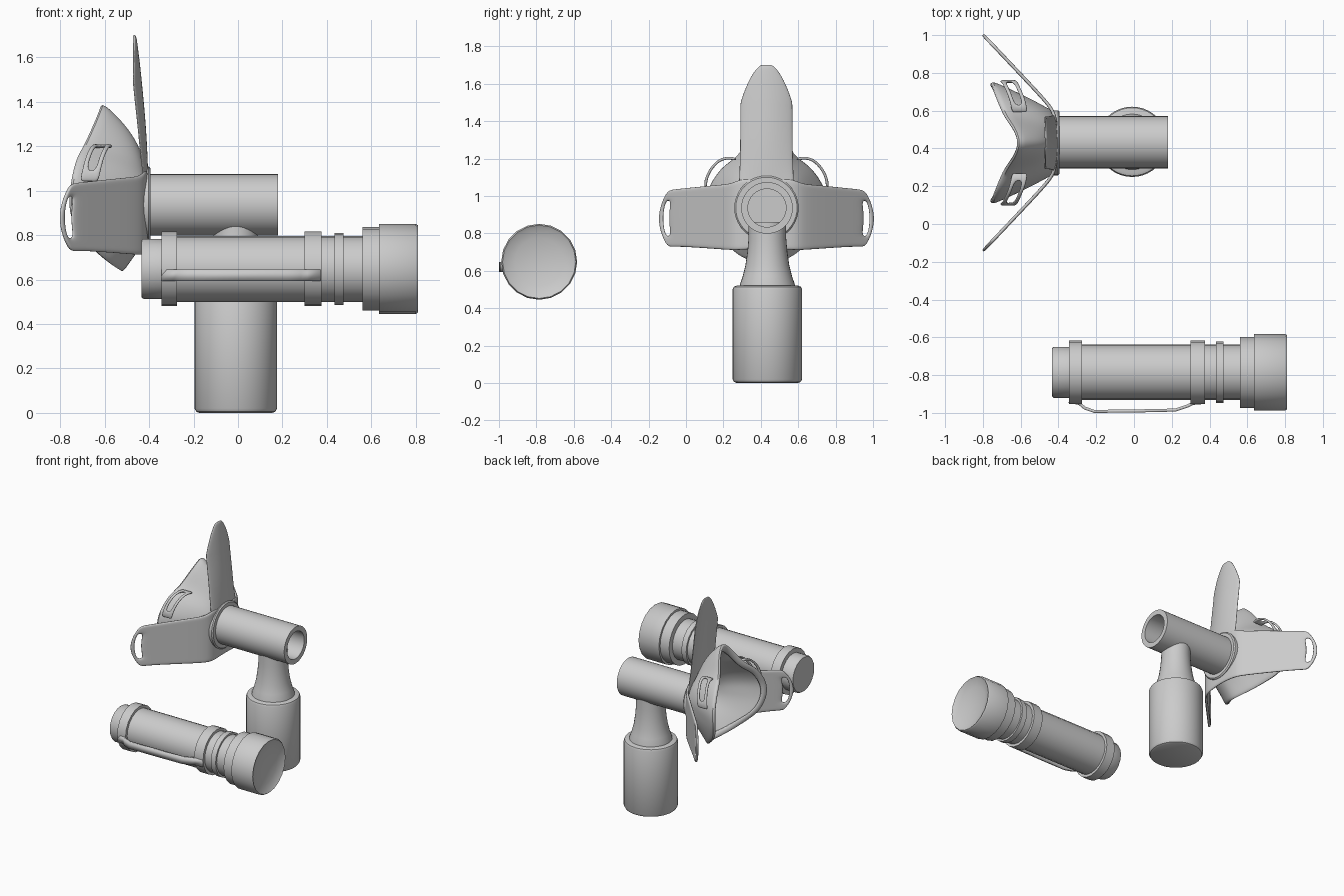
import bpy, bmesh, math
from mathutils import Vector

if "Cube" in bpy.data.objects:
    bpy.data.objects.remove(bpy.data.objects["Cube"])

CY = 0.43   # centre plane of the mask
HZ = 0.936  # height of the mask tube axis


def finish(name, bm, angle=35):
    bmesh.ops.remove_doubles(bm, verts=bm.verts, dist=1e-4)
    bmesh.ops.recalc_face_normals(bm, faces=bm.faces)
    me = bpy.data.meshes.new(name)
    bm.to_mesh(me)
    bm.free()
    ob = bpy.data.objects.new(name, me)
    bpy.context.collection.objects.link(ob)
    bpy.ops.object.select_all(action='DESELECT')
    ob.select_set(True)
    bpy.context.view_layer.objects.active = ob
    bpy.ops.object.shade_smooth_by_angle(angle=math.radians(angle))
    return ob


def lathe(name, profile, axis, centre, n=32):
    """Revolve (along, radius) points round the x or z axis."""
    bm = bmesh.new()
    rings = []
    for t, r in profile:
        ring = []
        for i in range(n):
            a = 2 * math.pi * i / n
            c, s = r * math.cos(a), r * math.sin(a)
            p = (t, c, s) if axis == 'X' else (c, s, t)
            ring.append(bm.verts.new(Vector(p) + Vector(centre)))
        rings.append(ring)
    for a, b in zip(rings, rings[1:]):
        for i in range(n):
            j = (i + 1) % n
            bm.faces.new((a[i], a[j], b[j], b[i]))
    return finish(name, bm)


def sheet(name, rows, thick, sub=2, hole=None):
    """Thick smooth sheet from rows of points; hole(i, j) leaves cells open."""
    bm = bmesh.new()
    vs = [[bm.verts.new(p) for p in row] for row in rows]
    for i in range(len(vs) - 1):
        for j in range(len(vs[0]) - 1):
            if not (hole and hole(i, j)):
                bm.faces.new((vs[i][j], vs[i][j + 1], vs[i + 1][j + 1], vs[i + 1][j]))
    loose = [v for v in bm.verts if not v.link_faces]
    bmesh.ops.delete(bm, geom=loose, context='VERTS')
    ob = finish(name, bm, 80)
    m = ob.modifiers.new('thickness', 'SOLIDIFY')
    m.thickness, m.offset = thick, 0
    if sub:
        m = ob.modifiers.new('smooth', 'SUBSURF')
        m.levels = m.render_levels = sub
    return ob


def smooth_path(pts, steps):
    """Closed Catmull-Rom curve."""
    out, n = [], len(pts)
    for i in range(n):
        a, b, c, d = (Vector(pts[(i + k) % n]) for k in (-1, 0, 1, 2))
        for s in range(steps):
            t = s / steps
            out.append(0.5 * (2 * b + (c - a) * t + (2 * a - 5 * b + 4 * c - d) * t * t
                              + (3 * b - a - 3 * c + d) * t ** 3))
    return out


# Flashlight body with stepped collars and dished lens
lathe('flashlight', [
    (-0.435, 0), (-0.435, 0.128), (-0.425, 0.135), (-0.345, 0.135), (-0.345, 0.168),
    (-0.275, 0.168), (-0.275, 0.148), (0.30, 0.148), (0.30, 0.168), (0.375, 0.168),
    (0.375, 0.148), (0.435, 0.148), (0.435, 0.162), (0.475, 0.162), (0.475, 0.148),
    (0.56, 0.148), (0.56, 0.188), (0.635, 0.188), (0.635, 0.203), (0.80, 0.203),
    (0.81, 0.196), (0.80, 0.18), (0.785, 0.13), (0.775, 0.06), (0.772, 0)],
    'X', (0, -0.785, 0.648), 20)

# Flashlight pocket clip
clip = [(-0.345, -0.94), (-0.29, -0.95), (-0.26, -0.975), (-0.21, -0.992), (0, -0.990),
        (0.22, -0.985), (0.28, -0.965), (0.31, -0.95), (0.37, -0.945)]
sheet('flashlight_clip', [[(x, y, 0.62 + d) for d in (-0.026, 0.026)] for x, y in clip], 0.016, 0)

# Filter canister and its flared neck
lathe('canister', [(0, 0), (0, 0.165), (0.006, 0.178), (0.02, 0.186), (0.50, 0.186),
                   (0.514, 0.18), (0.52, 0.165), (0.52, 0)], 'Z', (-0.01, 0.435, 0), 40)
lathe('canister_neck', [(0.50, 0.15), (0.53, 0.146), (0.57, 0.132), (0.63, 0.117), (0.70, 0.107),
                        (0.77, 0.101), (0.86, 0.1), (0.86, 0)], 'Z', (-0.01, CY + 0.005, 0))

# Breathing tube with bore, and the flange at its root
lathe('breathing_tube', [(-0.42, 0), (-0.42, 0.138), (0.18, 0.138), (0.18, 0.102),
                         (-0.38, 0.102), (-0.38, 0)], 'X', (0, CY + 0.003, HZ), 40)
lathe('tube_flange', [(-0.435, 0), (-0.435, 0.172), (-0.402, 0.172), (-0.394, 0.164),
                      (-0.394, 0.13)], 'X', (0, CY, HZ), 40)

# Face cup: nose, cheek and chin rim lofted to the flange
half = [(-0.61, 0, 1.39), (-0.63, 0.07, 1.335), (-0.68, 0.15, 1.22), (-0.72, 0.245, 1.14),
        (-0.745, 0.312, 1.03), (-0.75, 0.315, 0.92), (-0.715, 0.27, 0.81), (-0.64, 0.20, 0.73),
        (-0.57, 0.12, 0.67), (-0.52, 0, 0.637)]
loop = half + [(x, -y, z) for x, y, z in half[-2:0:-1]]
rim = smooth_path(loop, 3)
rim.append(rim[0].copy())
rows = []
for t in (0, 0.15, 0.3, 0.45, 0.6, 0.75, 0.9, 1):
    row = []
    for p in rim:
        a = math.atan2(p.y, p.z - HZ)
        hub = Vector((-0.425, 0.16 * math.sin(a), HZ + 0.16 * math.cos(a)))
        up = max(0, math.cos(a))
        ctrl = hub.lerp(p, 0.5)
        ctrl.x += (-0.425 - ctrl.x) * up * 0.85
        q = hub * (1 - t) ** 2 + ctrl * 2 * t * (1 - t) + p * t * t
        row.append((q.x, q.y + CY, q.z))
    rows.append(row)
# turned-in sealing lip
for k, dx in ((0.96, -0.008), (0.86, 0.02)):
    rows.append([(p.x + dx, p.y * k + CY, HZ + (p.z - HZ) * k) for p in rim])
sheet('face_cup', rows, 0.014, 1)


# Front plate with two swept side straps, each ending in a slotted loop
def strap_x(d):
    return -0.412 - 0.95 * (math.sqrt((d - 0.165) ** 2 + 0.0009) + d - 0.165) / 2


# distance from centre, bottom z, top z, bow of the end
stations = [(0, 0.72, 1.09, 0), (0.08, 0.715, 1.09, 0), (0.145, 0.71, 1.09, 0),
            (0.19, 0.71, 1.065, 0), (0.26, 0.715, 1.06, 0), (0.36, 0.722, 1.05, 0),
            (0.46, 0.728, 1.04, 0.005), (0.522, 0.727, 1.036, 0.025), (0.553, 0.728, 1.03, 0.035),
            (0.575, 0.74, 1.015, 0.045)]
full = [(-d, a, b, c) for d, a, b, c in stations[:0:-1]] + stations
V = (-1, -0.82, -0.62, -0.3, 0, 0.3, 0.62, 0.82, 1)
rows = []
for d, lo, hi, bow in full:
    row = []
    for v in V:
        e = abs(d) - bow * v * v
        row.append((strap_x(e), CY + math.copysign(e, d), (lo + hi) / 2 + v * (hi - lo) / 2))
    rows.append(row)
last = len(full) - 2
sheet('side_straps', rows, 0.018, 2, lambda i, j: i in (1, last - 1) and 2 <= j <= 5)

# Tall forehead strap, slightly curved across its width: z, half width, x, edge setback
tall = [(0.98, 0.15, -0.408, 0.005), (1.07, 0.15, -0.41, 0.015), (1.16, 0.145, -0.412, 0.027),
        (1.28, 0.143, -0.418, 0.032), (1.4, 0.142, -0.428, 0.036), (1.49, 0.142, -0.437, 0.036),
        (1.51, 0.139, -0.439, 0.034), (1.6, 0.105, -0.450, 0.02), (1.67, 0.065, -0.460, 0.01),
        (1.702, 0.03, -0.466, 0.003)]
sheet('forehead_strap', [[(x - back * v * v, CY + w * v, z) for v in (-1, -0.5, 0, 0.5, 1)]
                         for z, w, x, back in tall], 0.014)

# Buckle lugs on the upper cheeks
lug = [(-0.605, 0.16, 1.195), (-0.61, 0.20, 1.205), (-0.625, 0.25, 1.195),
       (-0.645, 0.295, 1.15), (-0.66, 0.325, 1.09), (-0.67, 0.325, 1.04)]
for side, s in (('left', -1), ('right', 1)):
    sheet('buckle_lug_' + side, [[(x + k, CY + s * d, z) for k in (-0.042, -0.02, 0.02, 0.042)]
                                 for x, d, z in lug], 0.016, 2,
          lambda i, j: j == 1 and 1 <= i <= 3)
